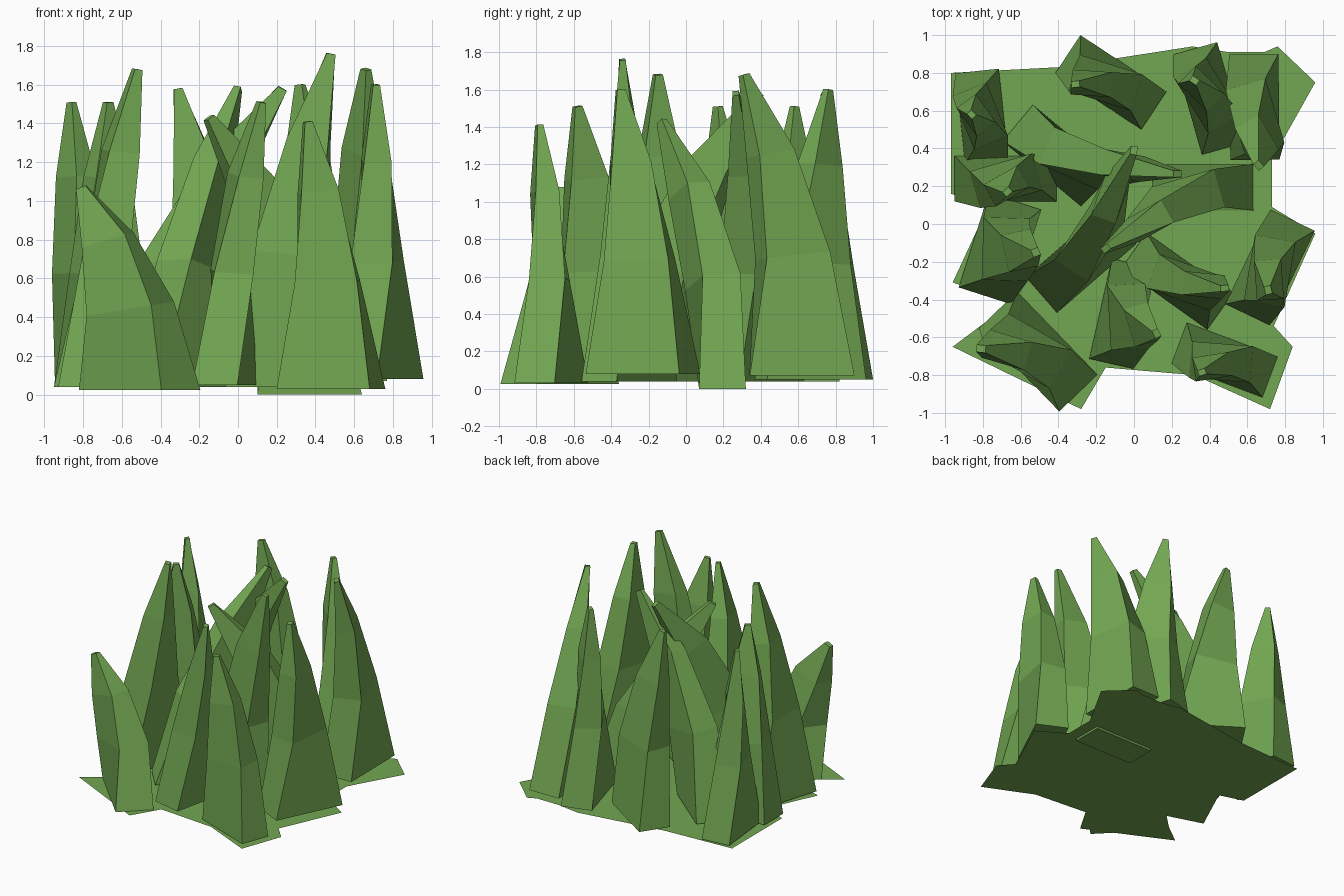
import bpy
from math import radians
from mathutils import Vector, Matrix

if "Cube" in bpy.data.objects:
    bpy.data.objects.remove(bpy.data.objects["Cube"])

green = bpy.data.materials.new("grass_green")
green.diffuse_color = (0.17, 0.39, 0.085, 1)
green.use_nodes = True
green.node_tree.nodes["Principled BSDF"].inputs["Base Color"].default_value = green.diffuse_color


def make_object(name, verts, faces):
    mesh = bpy.data.meshes.new(name)
    mesh.from_pydata(verts, [], faces)
    mesh.materials.append(green)
    mesh.update()
    obj = bpy.data.objects.new(name, mesh)
    bpy.context.collection.objects.link(obj)
    return obj


# height fraction, length and width scale of each blade cross-section
SECTIONS = [(0, 1, 1), (0.4, 0.63, 0.84), (0.74, 0.38, 0.55), (1, 0.08, 0.14)]
TWIST = radians(40)


def blade(name, a, b, width, z0, tip):
    """Four-sided tapering, twisted blade; a-b is the long axis of its foot."""
    a, b = Vector(a), Vector(b)
    along = (b - a) / 2
    across = Vector((-along.y, along.x)).normalized() * width / 2
    centre = (a + b) / 2
    lean = Vector(tip[:2]) - centre
    height = tip[2] - z0
    verts = []
    for t, sl, sw in SECTIONS:
        mid = centre + lean * t * t
        slope = lean * (2 * t / height)
        turn = Matrix.Rotation(TWIST * t, 2)
        for i, j in ((-1, -1), (1, -1), (1, 1), (-1, 1)):
            off = turn @ (along * (i * sl) + across * (j * sw))
            # the sections tip over along the bend
            verts.append((*(mid + off), z0 + height * t - off.dot(slope) * 0.7))
    faces = [(3, 2, 1, 0), (12, 13, 14, 15)]
    for k in range(0, 12, 4):
        for i in range(4):
            j = (i + 1) % 4
            faces.append((k + i, k + j, k + 4 + j, k + 4 + i))
    make_object(name, verts, faces)


# grass blades: foot axis ends, foot width, foot height, tip
BLADES = [
    ((-.72, -.455), (-.295, -.895), .28, .025, (-.81, -.66, 1.07)),
    ((-.79, -.38), (-.63, .12), .29, .04, (-.52, -.15, 1.68)),
    ((-.95, .24), (-.41, .24), .24, .04, (-.67, .17, 1.51)),
    ((-.78, .33), (-.83, .81), .23, .04, (-.86, .58, 1.51)),
    ((-.615, .535), (-.2, .19), .25, .04, (.23, .265, 1.58)),
    ((-.49, -.375), (-.07, -.01), .25, .04, (0, .39, 1.58)),
    ((.1, .195), (.64, .195), .25, 0, (-.15, -.13, 1.43)),
    ((-.35, .9), (.105, .6), .24, .05, (-.31, .74, 1.58)),
    ((.325, .93), (.475, .4), .24, .05, (.32, .76, 1.6)),
    ((.635, .9), (.64, .34), .26, .07, (.66, .31, 1.68)),
    ((.84, .02), (.6, -.48), .26, .08, (.71, -.35, 1.6)),
    ((0, -.14), (.455, -.465), .23, .04, (.48, -.34, 1.76)),
    ((-.12, -.74), (0, -.21), .24, .05, (.12, -.58, 1.51)),
    ((.24, -.63), (.72, -.81), .23, .03, (.36, -.785, 1.41)),
]
for n, spec in enumerate(BLADES, 1):
    blade(f"grass_blade_{n:02d}", *spec)

# thin flat ground patch with a ragged outline
OUTLINE = [(-.96, -.65), (-.28, -.98), (-.15, -.76), (.32, -.8), (.72, -.98),
           (.84, -.65), (.74, -.54), (.96, -.05), (.73, .09), (.73, .34),
           (.96, .75), (.76, .94), (.69, .91), (.5, .91), (.31, .94),
           (-.4, .83), (-.97, .8), (-.97, .16), (-.77, .1), (-.96, -.31),
           (-.64, -.41)]
make_object("ground_patch", [(x, y, .025) for x, y in OUTLINE],
            [tuple(range(len(OUTLINE)))])
